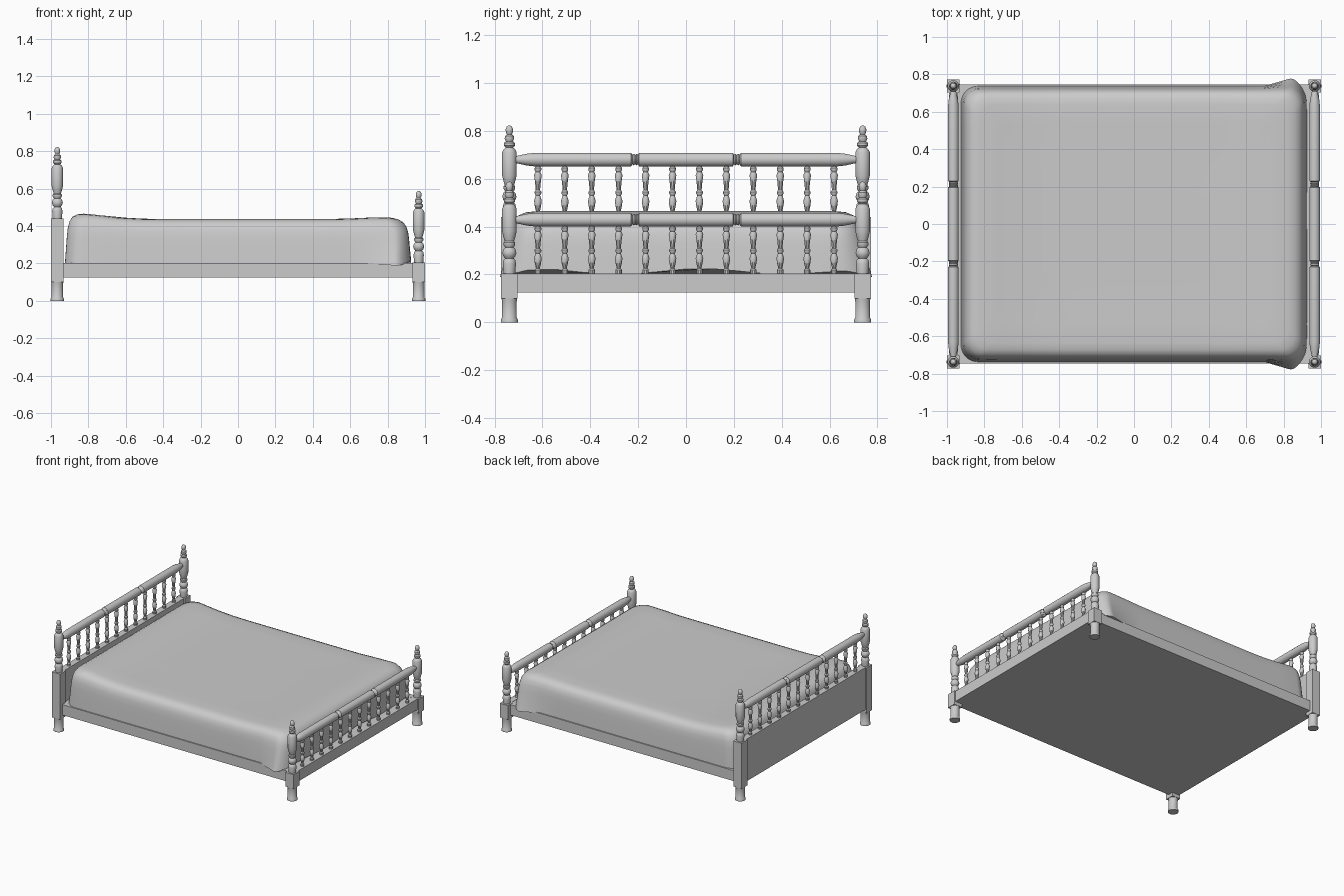
import bpy, bmesh, math
from mathutils import Matrix, Vector

if "Cube" in bpy.data.objects:
    bpy.data.objects.remove(bpy.data.objects["Cube"])

grey = bpy.data.materials.new("plain grey")
grey.use_nodes = True
colour = (0.6, 0.6, 0.6, 1)
grey.diffuse_color = colour
grey.node_tree.nodes["Principled BSDF"].inputs["Base Color"].default_value = colour


def finish(name, bm, angle=35):
    bmesh.ops.recalc_face_normals(bm, faces=bm.faces)
    mesh = bpy.data.meshes.new(name)
    bm.to_mesh(mesh)
    bm.free()
    mesh.materials.append(grey)
    obj = bpy.data.objects.new(name, mesh)
    bpy.context.collection.objects.link(obj)
    bpy.ops.object.select_all(action="DESELECT")
    obj.select_set(True)
    bpy.context.view_layer.objects.active = obj
    bpy.ops.object.shade_smooth_by_angle(angle=math.radians(angle))
    return obj


def box(name, low, high):
    low, high = Vector(low), Vector(high)
    bm = bmesh.new()
    bmesh.ops.create_cube(bm, size=1)
    bmesh.ops.scale(bm, vec=high - low, verts=bm.verts)
    bmesh.ops.translate(bm, vec=(low + high) / 2, verts=bm.verts)
    return finish(name, bm)


def loft(bm, rings):
    loops = [[bm.verts.new(p) for p in ring] for ring in rings]
    n = len(loops[0])
    for a, b in zip(loops, loops[1:]):
        for i in range(n):
            bm.faces.new((a[i], a[(i + 1) % n], b[(i + 1) % n], b[i]))
    bm.faces.new(loops[0])
    bm.faces.new(loops[-1])


def turned(name, profile, place, sides=16, along_y=False):
    """Lathe a list of (height, radius) pairs."""
    bm = bmesh.new()
    steps = [math.tau * (i + 0.5) / sides for i in range(sides)]
    loft(bm, [[(r * math.cos(a), r * math.sin(a), h) for a in steps] for h, r in profile])
    if along_y:
        bmesh.ops.rotate(bm, matrix=Matrix.Rotation(-math.pi / 2, 3, "X"), verts=bm.verts)
    bmesh.ops.translate(bm, vec=place, verts=bm.verts)
    return finish(name, bm)


POST_X, POST_Y = 0.966, 0.738
LEG = [(0, .036), (.012, .036), (.02, .031), (.085, .031), (.1, .033)]
POST = [(0, .025), (.04, .028), (.055, .025), (.062, .018), (.072, .026), (.085, .03),
        (.1, .026), (.108, .018), (.118, .025), (.128, .025), (.134, .02), (.15, .025),
        (.175, .031), (.27, .031), (.282, .025), (.29, .016), (.298, .023), (.31, .023),
        (.316, .015), (.326, .02), (.338, .019), (.346, .011), (.355, .015), (.367, .016),
        (.378, .011), (.383, .003)]
SPINDLE = [(0, .013), (.07, .013), (.1, .008), (.2, .013), (.3, .016), (.36, .012),
           (.4, .009), (.44, .014), (.47, .014), (.5, .009), (.65, .012), (.78, .016),
           (.84, .01), (.87, .014), (.91, .014), (.94, .009), (1, .009)]

# Half of the top rail, mirrored about its middle
half = [(.196, .029), (.2, .02), (.206, .025), (.212, .02), (.218, .025), (.224, .02),
        (.23, .029), (.63, .029), (.665, .025), (.715, .014)]
RAIL = [(-h, r) for h, r in reversed(half)] + half

# Posts, rails and spindles at both ends
for end, x, block_top, rail_z in (("head", -POST_X, .44, .68), ("foot", POST_X, .205, .429)):
    for side, y in (("right", -POST_Y), ("left", POST_Y)):
        label = f"{end}_{side}"
        turned(label + "_leg", LEG, (x, y, 0))
        box(label + "_post_block", (x - .034, y - .034, .1), (x + .034, y + .034, block_top))
        turned(label + "_turned_post", POST, (x, y, block_top))
    box(end + "_board", (x - .024, -.72, .125), (x + .024, .72, block_top))
    turned(end + "_top_rail", RAIL, (x, 0, rail_z), along_y=True)
    length = rail_z - block_top - .015
    for i in range(12):
        turned(f"{end}_spindle_{i + 1}", [(h * length, r) for h, r in SPINDLE],
               (x, (i - 5.5) * .1125, block_top), sides=10)

# Bed base with side rails flush to its edges
box("bed_base", (-.96, -.745, .125), (.96, .745, .203))


def outline(half_x, half_y, radius, steps=8, along=12):
    """Rounded rectangle with evenly divided straight sides."""
    corners = []
    for k, (sx, sy) in enumerate(((1, 1), (-1, 1), (-1, -1), (1, -1))):
        centre = Vector((sx * (half_x - radius), sy * (half_y - radius)))
        corners.append([centre + radius * Vector((math.cos(a), math.sin(a)))
                        for a in (math.pi / 2 * (k + i / steps) for i in range(steps + 1))])
    points = []
    for k in range(4):
        points += corners[k]
        a, b = corners[k][-1], corners[(k + 1) % 4][0]
        points += [a.lerp(b, i / along) for i in range(1, along)]
    return points


def bump(value, centre, width):
    return math.exp(-((value - centre) / width) ** 2)


# Mattress under a draped cover: layers of (inset, height)
LAYERS = [(0, .2), (.002, .23), (.006, .28), (.01, .33), (.015, .37), (.024, .4),
          (.04, .422), (.065, .433), (.1, .437), (.2, .437), (.33, .436), (.48, .436), (.62, .436)]
rings = []
for inset, z in LAYERS:
    ring = []
    for p in outline(.925 - inset, .737 - inset, max(.09 - inset * .1, .03)):
        x, y, h = p.x, p.y, z
        drop = max(0, (.437 - z) / .237)
        top = 1 - drop
        # Pillow end is raised, foot end dips at its edge
        h += top * (.03 * bump(x, -.86, .2) + .01 * bump(x, .76, .14) - .012 * bump(x, .93, .07))
        # Cover flares out at the foot corners
        corner = bump(x, .86, .07) * bump(abs(y), .72, .07) * drop ** 1.5
        y += math.copysign(.045 * corner, y)
        x -= .015 * corner
        h -= .012 * corner
        # Wavy hem along the foot
        if x > .85:
            h += drop ** 3 * .025 * (1 - corner) * (.5 + .5 * math.sin(y * 9 + 1))
        ring.append((x, y, h))
    rings.append(ring)
bm = bmesh.new()
loft(bm, rings)
finish("mattress_with_cover", bm, 60)
